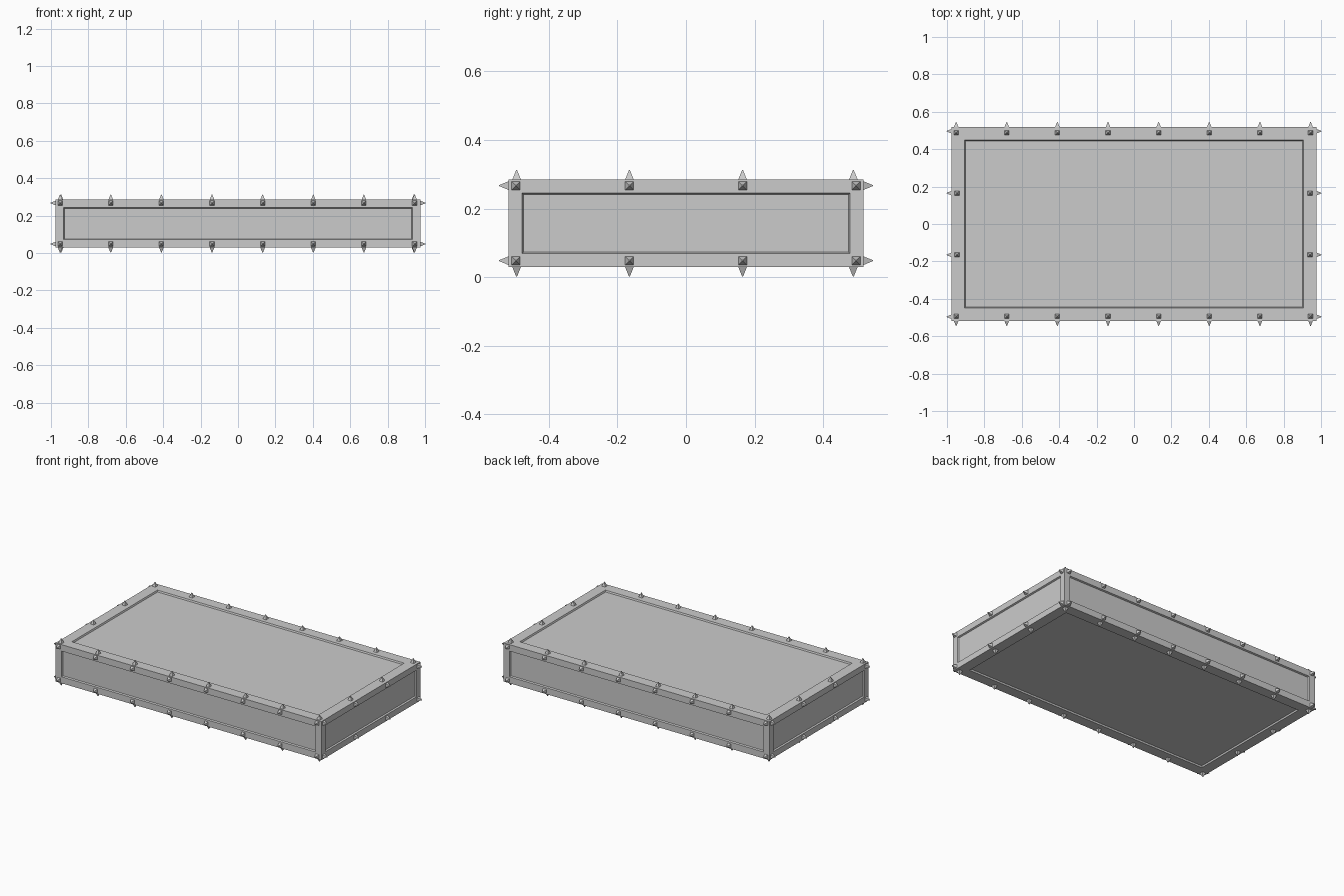
import bpy, bmesh
from mathutils import Vector, Matrix

if "Cube" in bpy.data.objects:
    bpy.data.objects.remove(bpy.data.objects["Cube"])

HX, HY, Z0, Z1 = 0.975, 0.518, 0.029, 0.285
L = 0.027   # stud length


def finish(bm, name):
    me = bpy.data.meshes.new(name)
    bm.to_mesh(me)
    bm.free()
    ob = bpy.data.objects.new(name, me)
    bpy.context.collection.objects.link(ob)
    return ob


# body slab with a shallow recessed panel on each face
bm = bmesh.new()
bmesh.ops.create_cube(bm, size=1, matrix=Matrix.Translation((0, 0, (Z0 + Z1) / 2))
                      @ Matrix.Diagonal((2 * HX, 2 * HY, Z1 - Z0, 1)))
bm.normal_update()
for f in list(bm.faces):
    n = f.normal
    border = 0.07 if abs(n.z) > 0.5 else 0.043 if abs(n.y) > 0.5 else 0.04
    bmesh.ops.inset_individual(bm, faces=[f], thickness=border, use_even_offset=True)
    bmesh.ops.inset_individual(bm, faces=[f], thickness=0.004, depth=-0.01,
                               use_even_offset=True)
finish(bm, "slab_body")


# square pyramid studs along the frame
studs = bmesh.new()


def stud(pos, direction):
    d = Vector(direction)
    m = (Matrix.Translation(Vector(pos) + d * (L / 2)) @ d.to_track_quat('Z', 'Y').to_matrix().to_4x4()
         @ Matrix.Rotation(0.7853982, 4, 'Z'))
    bmesh.ops.create_cone(studs, cap_ends=True, segments=4, radius1=0.0175,
                          radius2=0.002, depth=L, matrix=m)


xs = [-0.951 + 0.2707 * i for i in range(8)]
ys = [-0.496, -0.165, 0.165, 0.496]
zs = [0.048, 0.267]
for s in (-1, 1):
    z = Z1 if s > 0 else Z0
    # top and bottom faces
    for x in xs:
        for y in (-0.494, 0.488):
            stud((x, y, z), (0, 0, s))
    for x in (-0.946, 0.941):
        for y in ys[1:3]:
            stud((x, y, z), (0, 0, s))
    for h in zs:
        # front and back faces
        for x in xs:
            stud((x, s * HY, h), (0, s, 0))
        # left and right faces
        for y in ys:
            stud((s * HX, y, h), (s, 0, 0))
finish(studs, "frame_studs")
